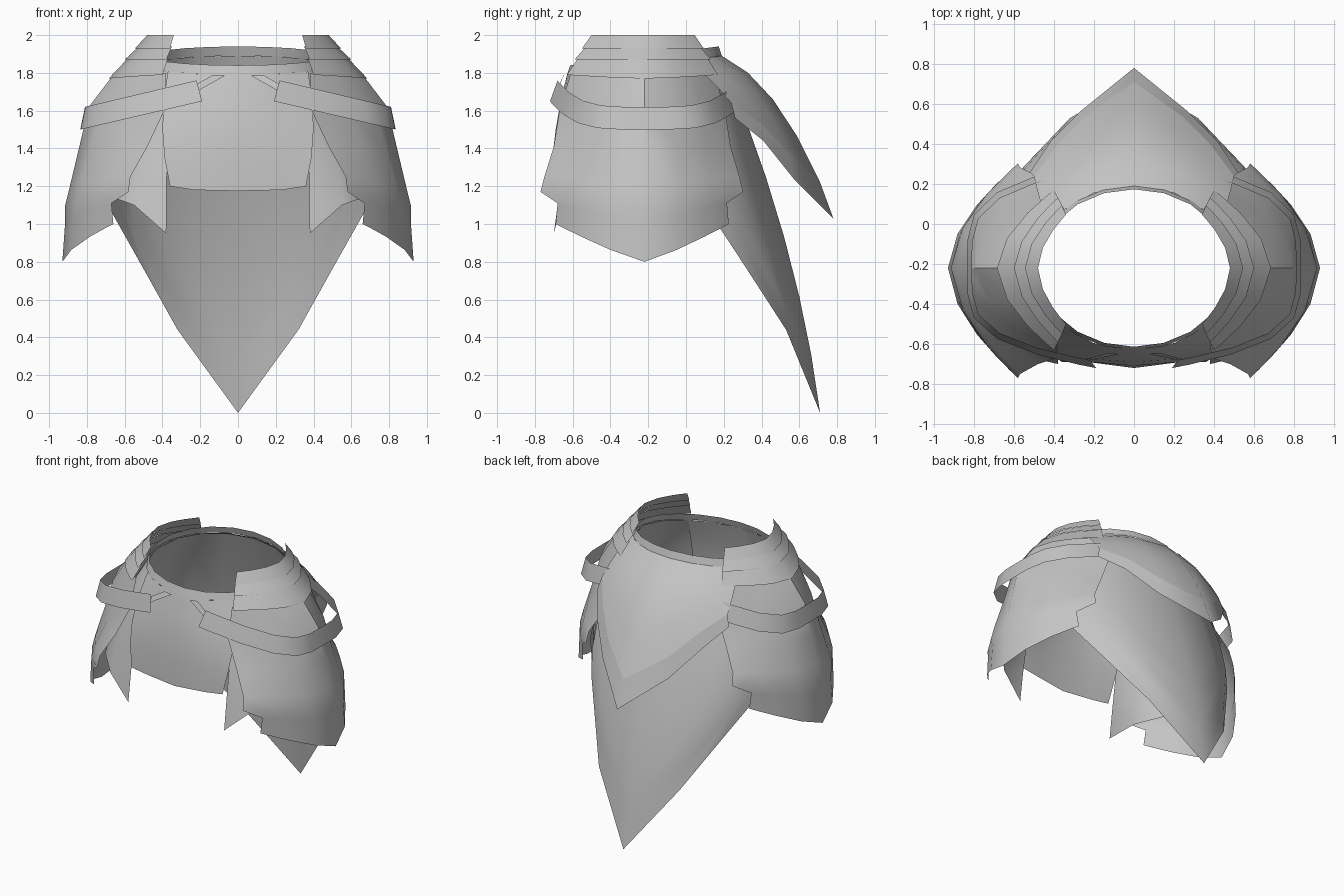
import bpy, bmesh, math
from mathutils import Vector

cube = bpy.data.objects.get("Cube")
if cube:
    bpy.data.objects.remove(cube, do_unlink=True)

grey = bpy.data.materials.new("plain_grey")
grey.use_nodes = True
tone = (0.55, 0.55, 0.55, 1)
grey.diffuse_color = tone
grey.node_tree.nodes["Principled BSDF"].inputs["Base Color"].default_value = tone

CENTRE_Y = -0.22


def sheet(name, grid):
    """Skin a grid of points (list of rows) and mirror it across x."""
    bm = bmesh.new()
    rows = [[bm.verts.new(p) for p in row] for row in grid]
    for a, b in zip(rows, rows[1:]):
        for i in range(len(a) - 1):
            bm.faces.new((a[i], a[i + 1], b[i + 1], b[i]))
    # Turn every sheet's normals away from the body axis
    bm.normal_update()
    core = Vector((0, CENTRE_Y, 1.2))
    facing = sum(f.normal.dot(f.calc_center_median() - core) * f.calc_area() for f in bm.faces)
    if facing < 0:
        bmesh.ops.reverse_faces(bm, faces=bm.faces[:])
    mesh = bpy.data.meshes.new(name)
    bm.to_mesh(mesh)
    bm.free()
    mesh.materials.append(grey)
    obj = bpy.data.objects.new(name, mesh)
    bpy.context.collection.objects.link(obj)
    obj.modifiers.new("mirror", 'MIRROR')
    bpy.ops.object.select_all(action='DESELECT')
    obj.select_set(True)
    bpy.context.view_layer.objects.active = obj
    bpy.ops.object.shade_smooth_by_angle(angle=math.radians(35))
    return obj


def drape(name, columns, steps=4):
    """Cloth hanging along columns, each curved through a top, middle and bottom point."""
    def at(column, t):
        top, mid, low = (Vector(p) for p in column)
        return top * (1 - t) * (1 - 2 * t) + mid * 4 * t * (1 - t) + low * t * (2 * t - 1)
    return sheet(name, [[at(c, k / steps) for c in columns] for k in range(steps + 1)])


def wrap(name, rows, bulge=1.8, drop=1.5, back=0.95, steps=8):
    """Plate around the shoulder; row = side x, side z, end x, end z, half depth."""
    grid = []
    for side_x, side_z, end_x, end_z, depth in rows:
        row = []
        for i in range(steps + 1):
            s = math.sin((2 * i / steps - 1) * math.pi / 2)
            x = side_x + (end_x - side_x) * abs(s) ** bulge
            z = side_z + (end_z - side_z) * abs(s) ** drop
            row.append((x, CENTRE_Y + depth * s * (back if s > 0 else 1), z))
        grid.append(row)
    return sheet(name, grid)


def neck(degrees, size=1.0, lift=1.84):
    """Point on the neck ring, -90 at the front and 90 at the back."""
    a = math.radians(degrees)
    return (0.5 * size * math.cos(a), CENTRE_Y + 0.41 * size * math.sin(a), lift + 0.05 * math.sin(a))


# Collar ring, higher at the back
ring = range(-90, 91, 18)
sheet("collar", [[neck(d, 0.96, 1.89) for d in ring], [neck(d) for d in ring]])

# Front bib
drape("front_bib", [
    (neck(-90), (0, -0.69, 1.5), (0, -0.72, 1.175)),
    (neck(-66), (0.21, -0.675, 1.5), (0.23, -0.69, 1.18)),
    (neck(-42), (0.4, -0.63, 1.5), (0.36, -0.69, 1.2)),
])

# Long mantle from the front flap round the side to the back point
drape("long_mantle", [
    (neck(-46, 0.98), (0.37, -0.61, 1.5), (0.38, -0.7, 0.95)),
    (neck(-36, 0.98), (0.5, -0.56, 1.5), (0.55, -0.66, 1.1)),
    (neck(-22, 0.98), (0.62, -0.43, 1.5), (0.69, -0.52, 1.15)),
    (neck(0, 0.98), (0.7, -0.22, 1.5), (0.78, -0.22, 1.15)),
    (neck(26, 0.98), (0.62, 0.02, 1.5), (0.69, 0.1, 1.1)),
    (neck(46, 0.98), (0.55, 0.22, 1.3), (0.51, 0.31, 0.78)),
    (neck(66, 0.98), (0.36, 0.37, 1.1), (0.32, 0.53, 0.44)),
    (neck(90, 0.98), (0, 0.52, 0.93), (0, 0.71, 0)),
], steps=6)

# Short back cape and its trim
hem = [(0, 0.71, 1.22), (0.24, 0.54, 1.38), (0.38, 0.4, 1.53), (0.5, 0.24, 1.64)]
drape("short_cape", [
    (neck(90), (0, 0.46, 1.66), hem[0]),
    (neck(66), (0.22, 0.36, 1.71), hem[1]),
    (neck(44), (0.37, 0.25, 1.74), hem[2]),
    (neck(32), (0.47, 0.12, 1.77), hem[3]),
])
sheet("short_cape_trim", [
    hem, [(0, 0.78, 1.03), (0.26, 0.57, 1.24), (0.42, 0.41, 1.44), (0.52, 0.26, 1.56)]])

# Stacked shoulder tiers, each overhanging the next
wrap("upper_tier", [(0.48, 2, 0.34, 2, 0.28), (0.545, 1.93, 0.36, 1.93, 0.33)])
wrap("middle_tier", [(0.525, 1.94, 0.35, 1.94, 0.31), (0.6, 1.87, 0.38, 1.87, 0.37)])
wrap("lower_tier", [(0.58, 1.88, 0.37, 1.88, 0.35), (0.685, 1.77, 0.4, 1.79, 0.41)])

# Main shoulder plate, folding inward into the plate that hangs below it
wrap("shoulder_plate", [
    (0.66, 1.79, 0.38, 1.8, 0.39),
    (0.79, 1.62, 0.39, 1.6, 0.45),
    (0.84, 1.41, 0.48, 1.41, 0.48),
    (0.89, 1.2, 0.57, 1.25, 0.53),
    (0.915, 1.1, 0.58, 1.17, 0.55),
    (0.915, 1.01, 0.67, 1.11, 0.46),
    (0.93, 0.8, 0.66, 1, 0.47),
], drop=1.2)

# Strap over the shoulder plate
wrap("shoulder_strap", [
    (0.81, 1.62, 0.22, 1.76, 0.46),
    (0.835, 1.5, 0.19, 1.65, 0.5),
], bulge=4.2, drop=4.2, back=1.07, steps=12)

# Small tabs tying the straps to the chest and back
sheet("front_tab", [[(0.07, -0.65, 1.785), (0.22, -0.68, 1.7)],
                    [(0.13, -0.645, 1.79), (0.22, -0.67, 1.74)]])
sheet("back_tab", [[(0.2, 0.24, 1.83), (0.24, 0.3, 1.72)],
                   [(0.25, 0.21, 1.83), (0.29, 0.28, 1.74)]])
